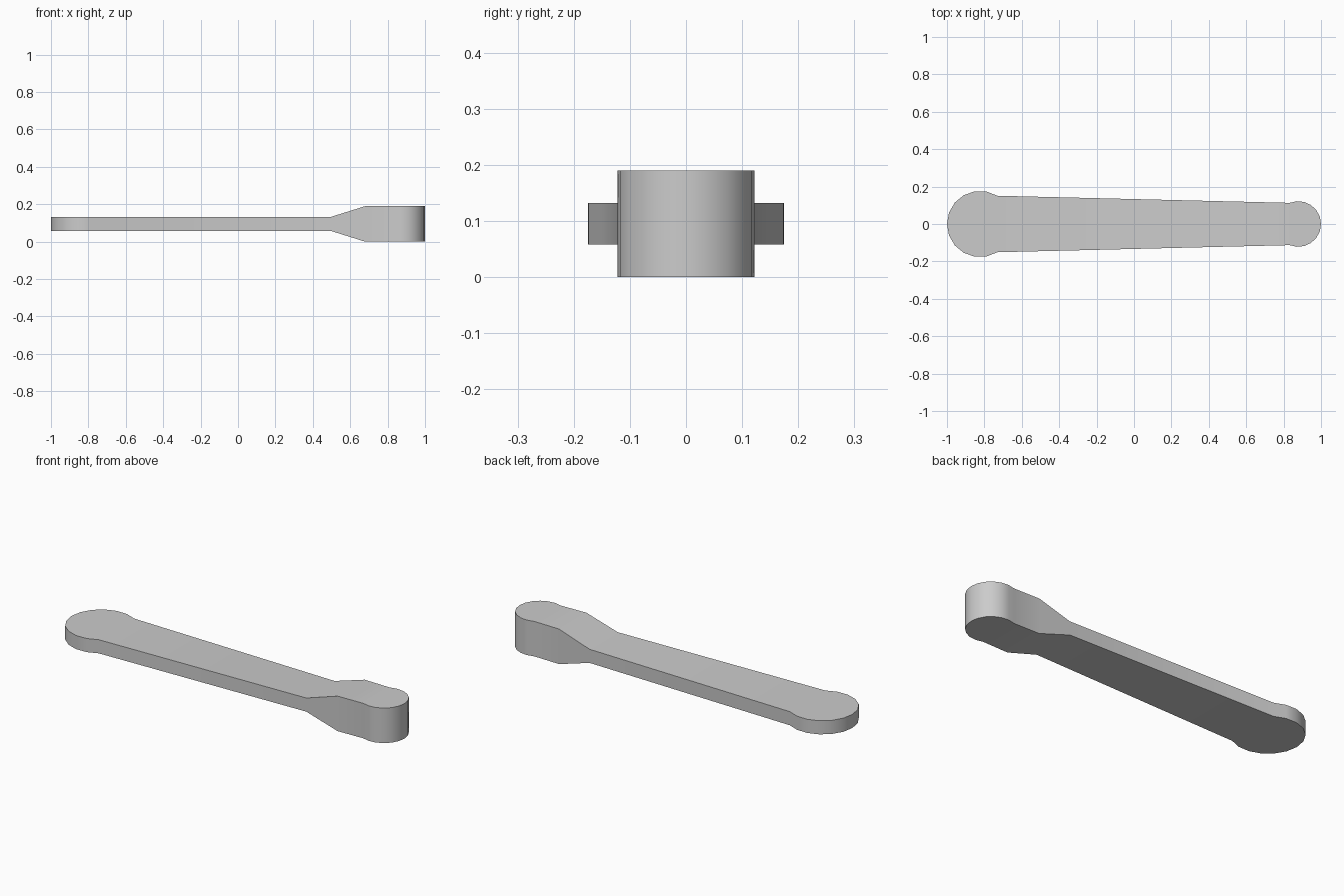
import bpy, bmesh
from math import sin, cos, pi, asin, radians

cube = bpy.data.objects.get("Cube")
if cube:
    bpy.data.objects.remove(cube, do_unlink=True)

MID = 0.095               # height of the centre plane
THIN, THICK = 0.037, 0.095  # half thickness of the bar and of the hub
BIG_X, BIG_R, BIG_JOIN = -0.823, 0.177, 0.151
HUB_X, HUB_R, HUB_JOIN = 0.878, 0.122, 0.113
TAPER = (0.495, 0.68)
STEPS = 6


def arc(cx, r, a0, a1):
    """Stations (x, half width) along a round end."""
    angles = [a0 + (a1 - a0) * i / STEPS for i in range(STEPS + 1)]
    return [(cx + r * cos(a), max(r * sin(a), 0)) for a in angles]


def half_thickness(x):
    t = min(max((x - TAPER[0]) / (TAPER[1] - TAPER[0]), 0), 1)
    return THIN + (THICK - THIN) * t


# Half outline: flat round end, tapering bar, thick round hub
big = arc(BIG_X, BIG_R, pi, asin(BIG_JOIN / BIG_R))
hub = arc(HUB_X, HUB_R, pi - asin(HUB_JOIN / HUB_R), 0)
(x0, w0), (x1, w1) = big[-1], hub[0]
bends = [(x, w0 + (w1 - w0) * (x - x0) / (x1 - x0)) for x in TAPER]
stations = big + bends + hub

# Skin the rectangular cross-sections into one solid arm
bm = bmesh.new()
rings = []
for x, w in stations:
    h = half_thickness(x)
    corners = [(-w, -h), (w, -h), (w, h), (-w, h)]
    rings.append([bm.verts.new((x, y, MID + z)) for y, z in corners])
for a, b in zip(rings, rings[1:]):
    for i in range(4):
        j = (i + 1) % 4
        bm.faces.new((a[i], a[j], b[j], b[i]))
bmesh.ops.remove_doubles(bm, verts=bm.verts, dist=0.0005)
bmesh.ops.recalc_face_normals(bm, faces=bm.faces)
mesh = bpy.data.meshes.new("lever_arm")
bm.to_mesh(mesh)
bm.free()
arm = bpy.data.objects.new("lever_arm", mesh)
bpy.context.collection.objects.link(arm)

# Plain grey
grey = bpy.data.materials.new("plain_grey")
grey.use_nodes = True
colour = (0.6, 0.6, 0.6, 1)
grey.diffuse_color = colour
grey.node_tree.nodes["Principled BSDF"].inputs["Base Color"].default_value = colour
mesh.materials.append(grey)

# Smooth round ends with crisp rims and joints
bpy.ops.object.select_all(action="DESELECT")
arm.select_set(True)
bpy.context.view_layer.objects.active = arm
bpy.ops.object.shade_smooth_by_angle(angle=radians(25))
